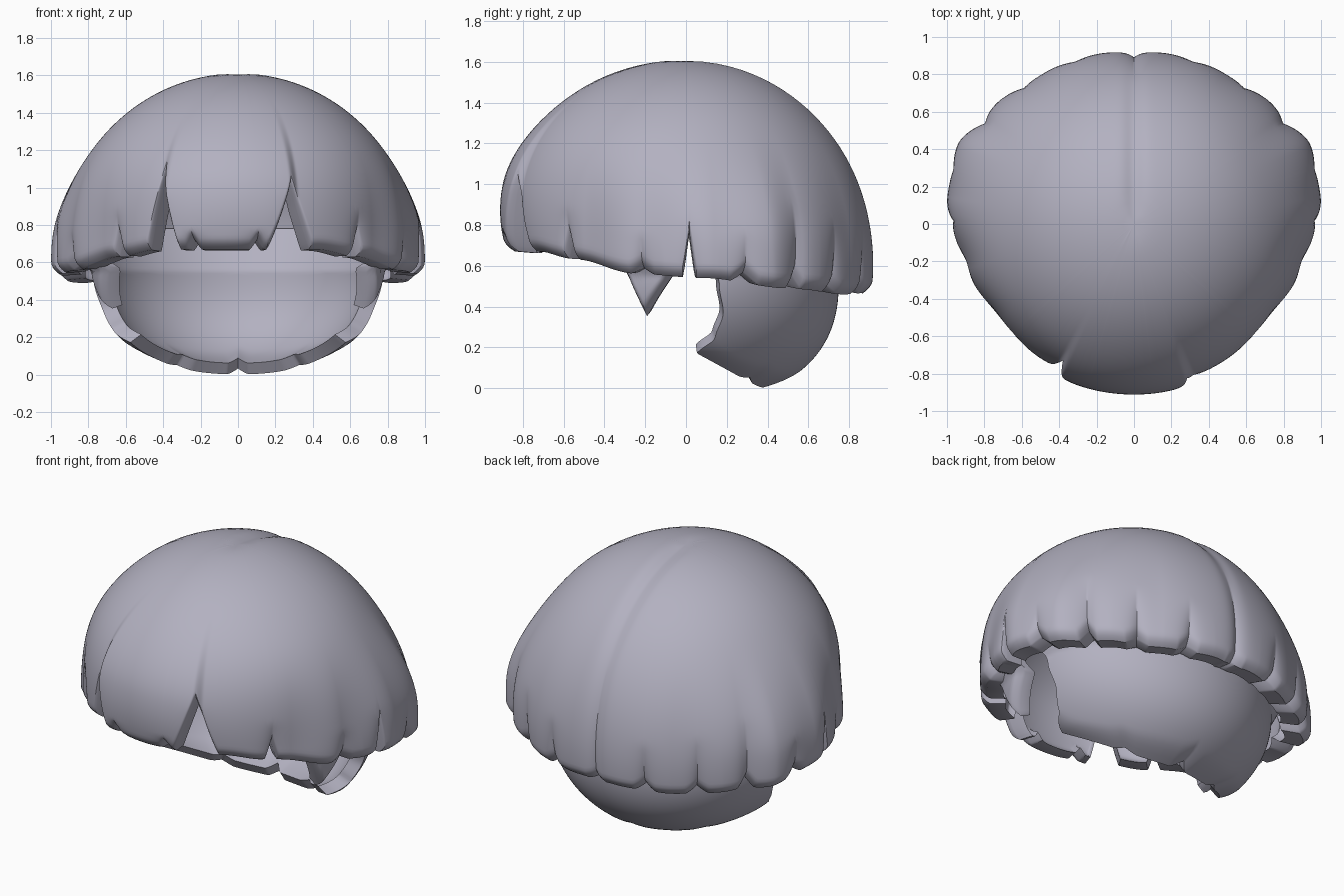
import bpy, bmesh, math
from mathutils import Vector

if "Cube" in bpy.data.objects:
    bpy.data.objects.remove(bpy.data.objects["Cube"])

hair = bpy.data.materials.new("grey_lilac")
hair.use_nodes = True
COLOR = (0.45, 0.44, 0.53, 1)
hair.diffuse_color = COLOR
hair.node_tree.nodes["Principled BSDF"].inputs["Base Color"].default_value = COLOR
CENTRE = Vector((0, 0, .6))


def smooth(x):
    x = min(1, max(0, x))
    return x * x * (3 - 2 * x)


def lerp_table(table, x):
    """Smoothly interpolate (key, value) pairs."""
    for (a, va), (b, vb) in zip(table, table[1:]):
        if x <= b:
            return va + (vb - va) * smooth((x - a) / (b - a))
    return table[-1][1]


def shell(name, point, rows, cols, inner, closed=False):
    """Grid of point(u down, v around) with an inner wall scaled to the centre."""
    bm = bmesh.new()
    outside = [[Vector(point(i / rows, j / cols)) for j in range(cols + 1)]
               for i in range(rows + 1)]
    inside = [[CENTRE + (p - CENTRE) * inner for p in row] for row in outside]
    grid = [[bm.verts.new(p) for p in row] for row in outside + inside[::-1]]
    for top, low in zip(grid, grid[1:]):
        for j in range(cols):
            bm.faces.new((top[j], low[j], low[j + 1], top[j + 1]))
    if not closed:
        for j in (0, cols):
            for i in range(rows):
                bm.faces.new((grid[i][j], grid[i + 1][j], grid[-2 - i][j], grid[-1 - i][j]))
    bmesh.ops.remove_doubles(bm, verts=bm.verts, dist=0.0001)
    bmesh.ops.recalc_face_normals(bm, faces=bm.faces)
    mesh = bpy.data.meshes.new(name)
    bm.to_mesh(mesh)
    bm.free()
    mesh.materials.append(hair)
    obj = bpy.data.objects.new(name, mesh)
    bpy.context.collection.objects.link(obj)
    bpy.ops.object.select_all(action='DESELECT')
    obj.select_set(True)
    bpy.context.view_layer.objects.active = obj
    bpy.ops.object.shade_smooth_by_angle(angle=math.radians(40))


# Cap shape by angle from the front, in degrees
TOP = 1.61
RADIUS = [(0, .87), (55, .875), (75, .925), (98, 1.01), (114, 1.035), (126, .985),
          (150, .94), (180, .925)]
CROWN = [(0, .88), (90, .97), (180, .93)]
RIM = [(0, .67), (30, .67), (50, .63), (75, .56), (95, .54), (120, .49), (150, .46), (180, .47)]
WIDEST = [(0, .86), (90, .6), (180, .6)]

# Gaps between locks: angle, groove height, rim raise, half width
GAPS = [(-27.5, .3, .42, 6.5), (19, .3, .35, 8.5), (-16, .1, .05, 2.5), (7, .1, .05, 2.5),
        (180, .7, .04, 4), (-180, .7, .04, 4)]
for side in (-1, 1):
    GAPS += [(side * 48, .25, .12, 2.5), (side * 76, .2, .03, 4), (side * 91, .28, .22, 2),
             (side * 107, .25, .05, 4), (side * 124, .42, .07, 3), (side * 141, .35, .04, 4),
             (side * 160, .3, .04, 4)]


def cap_point(u, v):
    deg = -180 + 360 * v
    a, off = math.radians(deg), abs(deg)
    base = lerp_table(RIM, off)
    rim = base + max(raised * max(0, 1 - abs(deg - g) / w) ** 1.15 for g, _, raised, w in GAPS)
    mid = lerp_table(WIDEST, off)
    low = math.asin((rim - mid) / (TOP - mid))
    t = 1 - (1 - u) ** 1.5
    phi = math.pi / 2 + (low - math.pi / 2) * t
    z = mid + (TOP - mid) * math.sin(phi)
    # Locks swell only low down; the crown is an even dome
    even = smooth((z - .7) / .6)
    radius = lerp_table(RADIUS, off) * (1 - even) + lerp_table(CROWN, off) * even
    # The middle of the fringe stands proud of its neighbours
    fringe = .04 * smooth((deg + 29) / 4) * smooth((22 - deg) / 4) * smooth((1.5 - z) / .5)
    r = (radius + fringe) * math.cos(phi)
    # Grooves between locks, and a rounded rim
    r -= max(.045 * math.exp(-abs(deg - g) / 2.5) * max(0, 1 - (z - base) / h)
             for g, h, _, _ in GAPS)
    r -= .04 * max(0, 1 - (z - rim) / .06) ** 2
    x, y = r * math.sin(a), -r * math.cos(a)
    # Parting line on the crown
    z -= .02 * math.exp(-(x / .05) ** 2) * smooth((y + .15) / .3)
    return x, y, z


shell("bowl_cut_cap", cap_point, 40, 720, .89, closed=True)


def under_point(deg, z, rim):
    """Point of the hair layer that hugs the head and merges into the cap."""
    a = math.radians(deg)
    sideways = math.sin(a) ** 2
    drop = max(0, (.55 - z) / .64)
    r = (.75 + .045 * sideways) * math.sqrt(1 - drop ** (2.6 - .75 * sideways))
    r += .5 * max(0, z - .55) - .05 * max(0, 1 - (z - rim) / .07) ** 2
    return r * math.sin(a), -r * math.cos(a), z


# Nape hair, with hooked edges behind the ears
EAR_EDGE = [(.16, 85), (.25, 78), (.36, 76), (.5, 78), (.8, 90)]


def nape_point(u, v):
    side = 2 * v - 1
    rim = .002 + .17 * abs(side) ** 2.6
    rim += max(h * max(0, 1 - abs(side * 84 - g) / 9) ** 1.5
               for g, h in ((-46, .015), (0, .03), (46, .015)))
    z = .8 + (rim - .8) * u
    return under_point(180 + side * lerp_table(EAR_EDGE, z), z, rim)


shell("nape_hair", nape_point, 48, 140, .9)


# Pointed sideburns
def make_sideburn(name, side):
    def point(u, v):
        k = v if side > 0 else 1 - v
        tip = 1 - abs(k - .38) / (.38 if k < .38 else .62)
        rim = .57 - .22 * tip
        z = .75 + (rim - .75) * u
        return under_point(side * (67 + 19 * k), z, rim)

    shell(name, point, 20, 24, .92)


make_sideburn("left_sideburn", 1)
make_sideburn("right_sideburn", -1)
